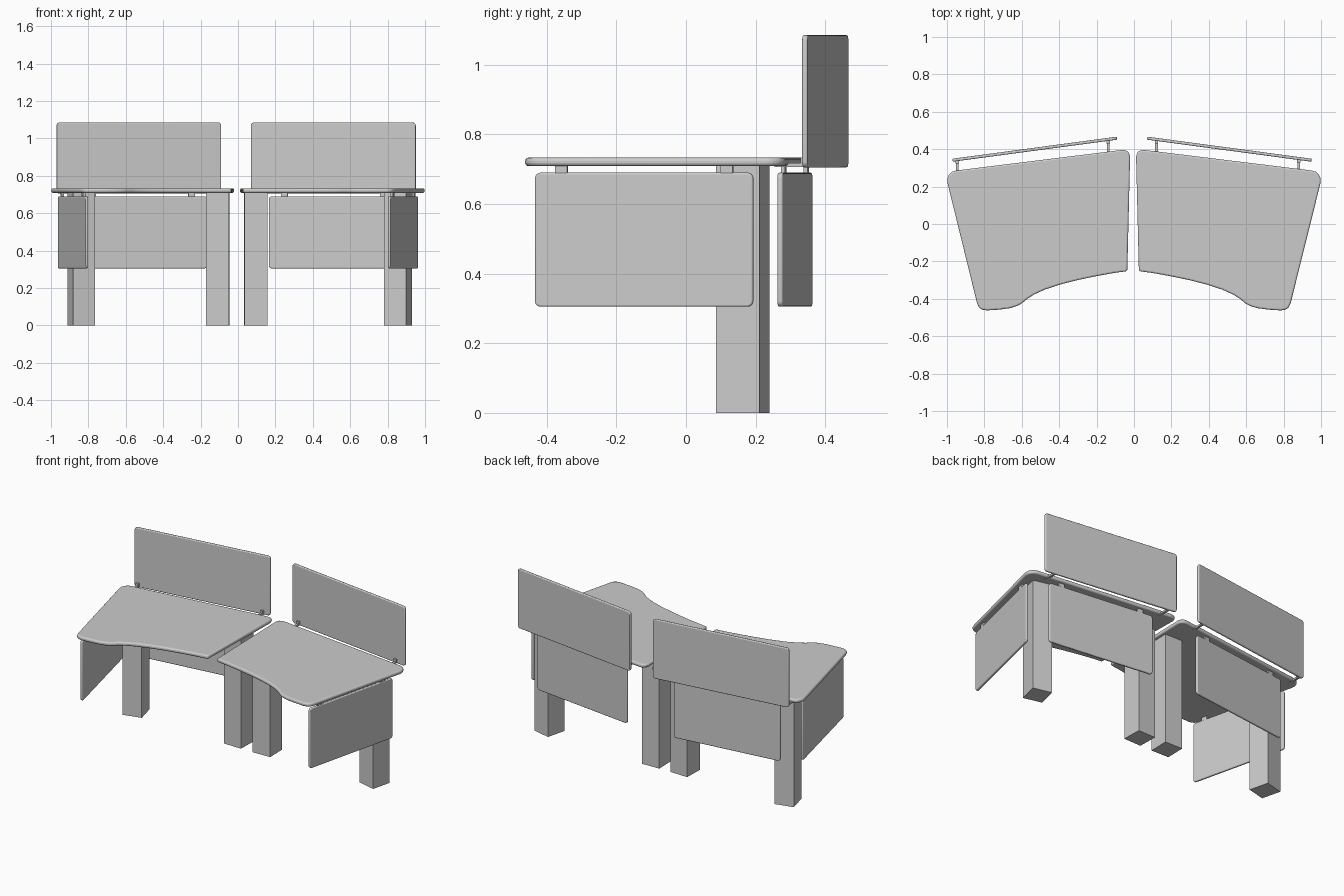
import bpy, bmesh, math
from mathutils import Vector

if "Cube" in bpy.data.objects:
    bpy.data.objects.remove(bpy.data.objects["Cube"])


def finish(name, bm, bevel=0.0, angle=60):
    bmesh.ops.recalc_face_normals(bm, faces=bm.faces)
    me = bpy.data.meshes.new(name)
    bm.to_mesh(me)
    bm.free()
    ob = bpy.data.objects.new(name, me)
    bpy.context.collection.objects.link(ob)
    if bevel:
        mod = ob.modifiers.new("soft_edges", 'BEVEL')
        mod.width, mod.segments = bevel, 3
        mod.limit_method = 'ANGLE'
        mod.angle_limit = math.radians(angle)
        bpy.ops.object.select_all(action='DESELECT')
        bpy.context.view_layer.objects.active = ob
        ob.select_set(True)
        bpy.ops.object.shade_smooth_by_angle(angle=math.radians(35))
    return ob


def box(name, centre, size, turn=0.0, radius=0.0, bevel=0.0):
    """Box turned about z; radius rounds the four edges running along local y."""
    bm = bmesh.new()
    bmesh.ops.create_cube(bm, size=1)
    bmesh.ops.scale(bm, vec=size, verts=bm.verts)
    if radius:
        edges = [e for e in bm.edges
                 if abs(e.verts[0].co.y - e.verts[1].co.y) > size[1] / 2]
        bmesh.ops.bevel(bm, geom=edges, offset=radius, segments=4,
                        profile=0.5, affect='EDGES')
    ob = finish(name, bm, bevel)
    ob.location = centre
    ob.rotation_euler.z = turn
    return ob


def panel(name, a, b, z0, z1, thick=0.016):
    """Upright rounded board between two plan points."""
    a, b = Vector(a), Vector(b)
    d, m = b - a, (a + b) / 2
    return box(name, (m.x, m.y, (z0 + z1) / 2), (d.length, thick, z1 - z0),
               math.atan2(d.y, d.x), 0.016, 0.005)


# Desk plan: inner front corner, wavy front, outer side, back
OUTLINE = [(.026, -.252), (.1, -.262), (.2, -.28), (.3, -.301), (.39, -.324),
           (.47, -.35), (.53, -.377), (.566, -.4), (.595, -.424), (.62, -.438),
           (.66, -.45), (.72, -.458), (.785, -.462), (.81, -.458), (.827, -.446),
           (.838, -.422), (.998, .222), (.998, .243), (.989, .264), (.973, .279),
           (.95, .286), (.062, .395), (.038, .395), (.02, .385), (.011, .362)]


def desk_top(name, s):
    bm = bmesh.new()
    # the left desk sits slightly further from the middle
    pts = [(s * (x + (0.01 * (1 - x) if s < 0 else 0)), y) for x, y in OUTLINE]
    face = bm.faces.new([bm.verts.new((x, y, 0.709)) for x, y in pts])
    ext = bmesh.ops.extrude_face_region(bm, geom=[face])
    bmesh.ops.translate(bm, vec=(0, 0, 0.024),
                        verts=[v for v in ext['geom'] if isinstance(v, bmesh.types.BMVert)])
    finish(name, bm, 0.009)


# side sign, leg centres, screen ends, screen bracket positions
for side, s, inner, outer, scr, br in (
        ("left", -1, .108, .838, (.09, .97), (.137, .945)),
        ("right", 1, .095, .855, (.07, .95), (.12, .88))):
    desk_top(side + "_desk_top", s)

    # Square legs, the outer one turned with the desk side
    box(side + "_inner_leg", (s * inner, .163, .356), (.122, .126, .712), s * math.radians(1.3))
    box(side + "_outer_leg", (s * outer, .163, .356), (.121, .128, .712), s * math.radians(-14))

    # Privacy screen behind the desk
    panel(side + "_screen", (s * scr[0], .459), (s * scr[1], .341), .705, 1.085)

    # Under-desk back panel and side panel
    panel(side + "_modesty_panel", (s * .165, .356), (s * .86, .27), .305, .69)
    panel(side + "_side_panel", (s * .808, -.433), (s * .957, .193), .305, .69)

    # Screen brackets with small knobs
    for i, x in enumerate(br):
        y = .459 + (x - scr[0]) * (.341 - .459) / (scr[1] - scr[0])
        box(f"{side}_screen_bracket_{i}", (s * x, y - .045, .712), (.014, .09, .012))
        box(f"{side}_screen_knob_{i}", (s * x, y - .012, .722), (.018, .018, .022))

    # Clips hanging the lower panels from the top
    for i, t in enumerate((.12, .88)):
        x, y = .808 + t * .149, -.433 + t * .626
        box(f"{side}_side_clip_{i}", (s * x, y, .698), (.012, .036, .028), s * math.radians(-13.4))
        x, y = .165 + t * .695, .356 - t * .086
        box(f"{side}_modesty_clip_{i}", (s * x, y, .698), (.036, .012, .028), s * math.radians(-7))
